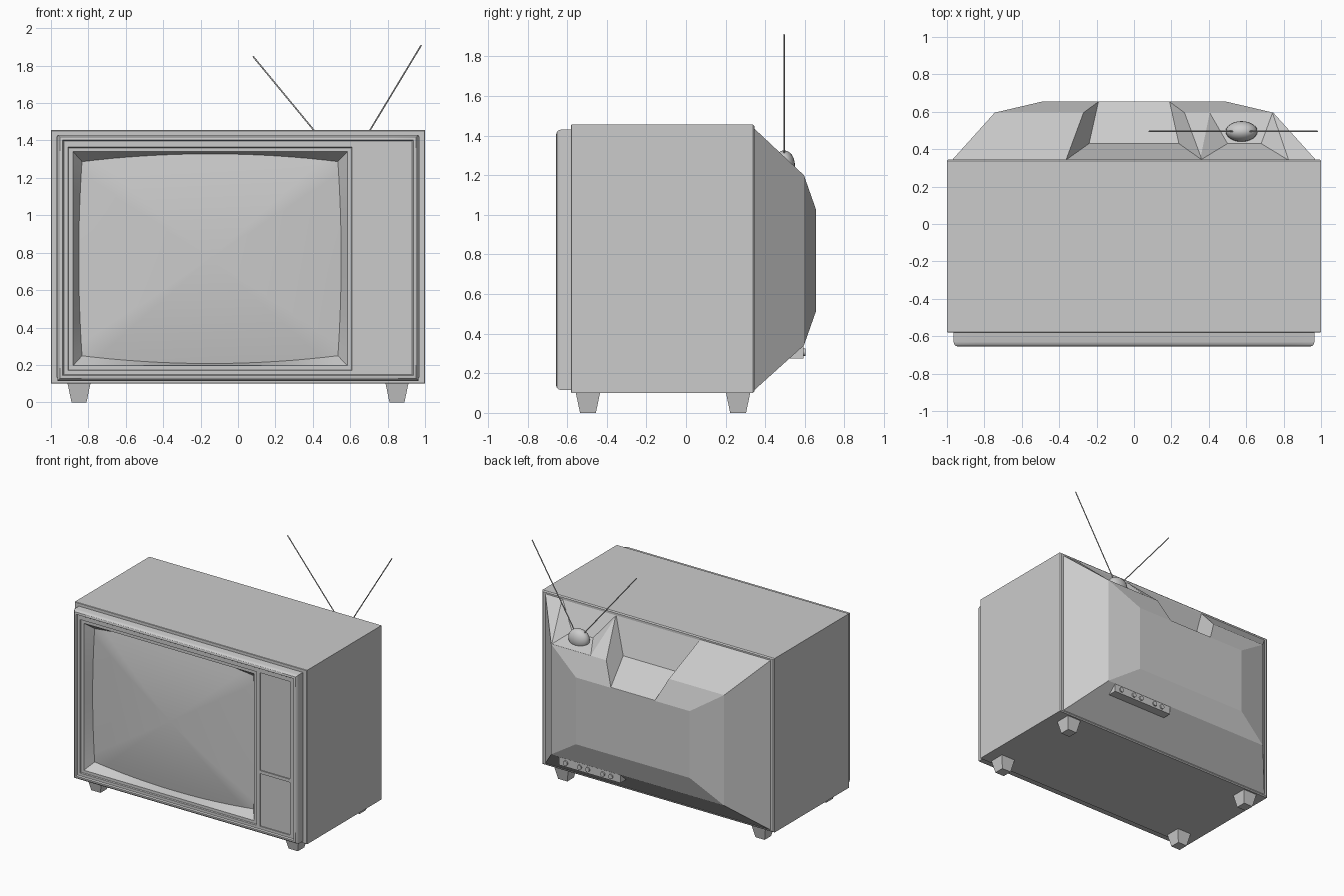
import bpy, bmesh, math
from mathutils import Vector

if "Cube" in bpy.data.objects:
    bpy.data.objects.remove(bpy.data.objects["Cube"])


def finish(bm, name, angle=None):
    bmesh.ops.recalc_face_normals(bm, faces=bm.faces[:])
    me = bpy.data.meshes.new(name)
    bm.to_mesh(me)
    bm.free()
    ob = bpy.data.objects.new(name, me)
    bpy.context.collection.objects.link(ob)
    if angle:
        smooth(ob, angle)
    return ob


def select(ob):
    bpy.ops.object.select_all(action='DESELECT')
    ob.select_set(True)
    bpy.context.view_layer.objects.active = ob


def smooth(ob, angle=30):
    select(ob)
    bpy.ops.object.shade_smooth_by_angle(angle=math.radians(angle))


def rect_loop(x0, x1, z0, z1, y, n=1, bx=0, bz=0):
    """Rectangle facing y, n segments per side, sides bowed outward by bx / bz."""
    cx, cz, hx, hz = (x0 + x1) / 2, (z0 + z1) / 2, (x1 - x0) / 2, (z1 - z0) / 2
    pts = []
    for side in range(4):
        for i in range(n):
            t = 2 * i / n - 1
            b = 1 - t * t
            p = [(t * hx, -hz - bz * b), (hx + bx * b, t * hz),
                 (-t * hx, hz + bz * b), (-hx - bx * b, -t * hz)][side]
            pts.append(Vector((cx + p[0], y, cz + p[1])))
    return pts


def loft(loops, name, caps=(True, True), angle=None):
    bm = bmesh.new()
    rings = [[bm.verts.new(p) for p in lp] for lp in loops]
    for a, b in zip(rings, rings[1:]):
        for i in range(len(a)):
            j = (i + 1) % len(a)
            bm.faces.new((a[i], a[j], b[j], b[i]))
    if caps[0]:
        bm.faces.new(rings[0])
    if caps[1]:
        bm.faces.new(rings[-1])
    return finish(bm, name, angle)


def hull(points, name):
    bm = bmesh.new()
    for p in points:
        bm.verts.new(p)
    bmesh.ops.convex_hull(bm, input=bm.verts[:])
    return finish(bm, name)


def box(x0, x1, y0, y1, z0, z1, name):
    return loft([rect_loop(x0, x1, z0, z1, y0), rect_loop(x0, x1, z0, z1, y1)], name)


def cut(ob, cutter):
    select(ob)
    m = ob.modifiers.new("cut", 'BOOLEAN')
    m.operation, m.solver, m.object = 'DIFFERENCE', 'EXACT', cutter
    bpy.ops.object.modifier_apply(modifier=m.name)
    bpy.data.objects.remove(cutter)


def rod(a, b, r, name, sides=8):
    a, b = Vector(a), Vector(b)
    bpy.ops.mesh.primitive_cylinder_add(vertices=sides, radius=r, depth=(b - a).length,
                                        location=(a + b) / 2)
    ob = bpy.context.object
    ob.rotation_euler = (b - a).to_track_quat('Z', 'Y').to_euler()
    ob.name = name
    smooth(ob, 50)


# Cabinet shell with a front pocket for the bezel
def cab(d, y):
    return rect_loop(-1 + d, 1 - d, 0.10 + d, 1.455 - d, y)


loft([cab(0.008, 0.345), cab(0, 0.337), cab(0, -0.577), cab(0.003, -0.58),
      cab(0.033, -0.58), cab(0.033, -0.44)], "cabinet")

# Front bezel: rounded rim, flat face, sunken screen surround
N = 16


def bez(d, y):
    return rect_loop(-0.965 + d, 0.965 - d, 0.115 + d, 1.43 - d, y, N)


def scr(s, y):
    cx, cz = -0.15, 0.768
    return rect_loop(cx - 0.682 * s, cx + 0.682 * s, cz - 0.517 * s, cz + 0.517 * s,
                     y, N, 0.018 * s, 0.043 * s)


bezel = loft([bez(0, -0.45), bez(0, -0.63), bez(0.004, -0.643), bez(0.012, -0.652),
              bez(0.022, -0.655), bez(0.028, -0.655), bez(0.034, -0.645),
              rect_loop(-0.91, 0.61, 0.17, 1.365, -0.645, N),
              rect_loop(-0.906, 0.606, 0.174, 1.361, -0.637, N),
              rect_loop(-0.882, 0.585, 0.196, 1.34, -0.637, N),
              scr(1, -0.57)], "front_bezel")

# Two sunken control panels
for z0, z1 in ((0.17, 0.58), (0.605, 1.365)):
    cut(bezel, box(0.64, 0.90, -0.70, -0.637, z0, z1, "panel_cutter"))
smooth(bezel, 30)

# Bulging picture tube
loft([scr(s, -0.573 - 0.05 * (1 - s * s)) for s in (1.004, 0.9, 0.75, 0.6, 0.45, 0.3, 0.15, 0.03)],
     "screen", (False, True), 40)

# Stepped back housing
back = loft([rect_loop(-0.97, 0.97, 0.115, 1.435, 0.32),
             rect_loop(-0.97, 0.97, 0.115, 1.435, 0.345),
             rect_loop(-0.745, 0.745, 0.34, 1.20, 0.595),
             rect_loop(-0.49, 0.49, 0.51, 1.03, 0.655)], "back_housing")


def recess(floor, flare, name):
    """floor: back-left, back-right, front-right, front-left; flared upward."""
    pts = [Vector(p) for p in floor]
    signs = (-1, 1, 1, -1)
    up = [p + 1.35 * Vector((s * flare[0], flare[1], flare[2])) for p, s in zip(pts, signs)]
    # extra front points keep the front end open
    front = [u + Vector((0, 0.25, 0)) for u in up[2:]]
    return hull(pts + up + front, name)


# Central hand recess and aerial recess
cut(back, recess([(-0.24, 0.43, 1.18), (0.24, 0.43, 1.18), (0.18, 0.70, 1.003), (-0.18, 0.70, 1.003)],
                 (0.12, -0.085, 0.25), "hand_cutter"))
cut(back, recess([(0.50, 0.43, 1.25), (0.68, 0.43, 1.25), (0.75, 0.62, 1.193), (0.39, 0.62, 1.193)],
                 (0.14, -0.085, 0.18), "aerial_cutter"))

# Aerial base and rods
bpy.ops.mesh.primitive_uv_sphere_add(segments=24, ring_count=12, location=(0.575, 0.495, 1.25))
base = bpy.context.object
base.name = "aerial_base"
base.scale = (0.085, 0.055, 0.075)
smooth(base, 60)
rod((0.55, 0.495, 1.28), (0.08, 0.495, 1.85), 0.004, "aerial_rod_left")
rod((0.60, 0.495, 1.28), (0.98, 0.495, 1.91), 0.004, "aerial_rod_right")

# Socket strip under the back, with round sockets
box(0.15, 0.68, 0.45, 0.593, 0.275, 0.338, "socket_strip")
for i, x in enumerate((0.62, 0.50, 0.43, 0.30, 0.23)):
    rod((x, 0.58, 0.306), (x, 0.603, 0.306), 0.018, f"socket_{i + 1}", 12)

# Tapered feet
for yn, y in (("front", -0.495), ("back", 0.263)):
    for xn, x in (("left", -0.85), ("right", 0.85)):
        hull([(x + sx * w, y + sy * w, z) for w, z in ((0.04, 0), (0.062, 0.105))
              for sx in (-1, 1) for sy in (-1, 1)], f"{yn}_{xn}_foot")
